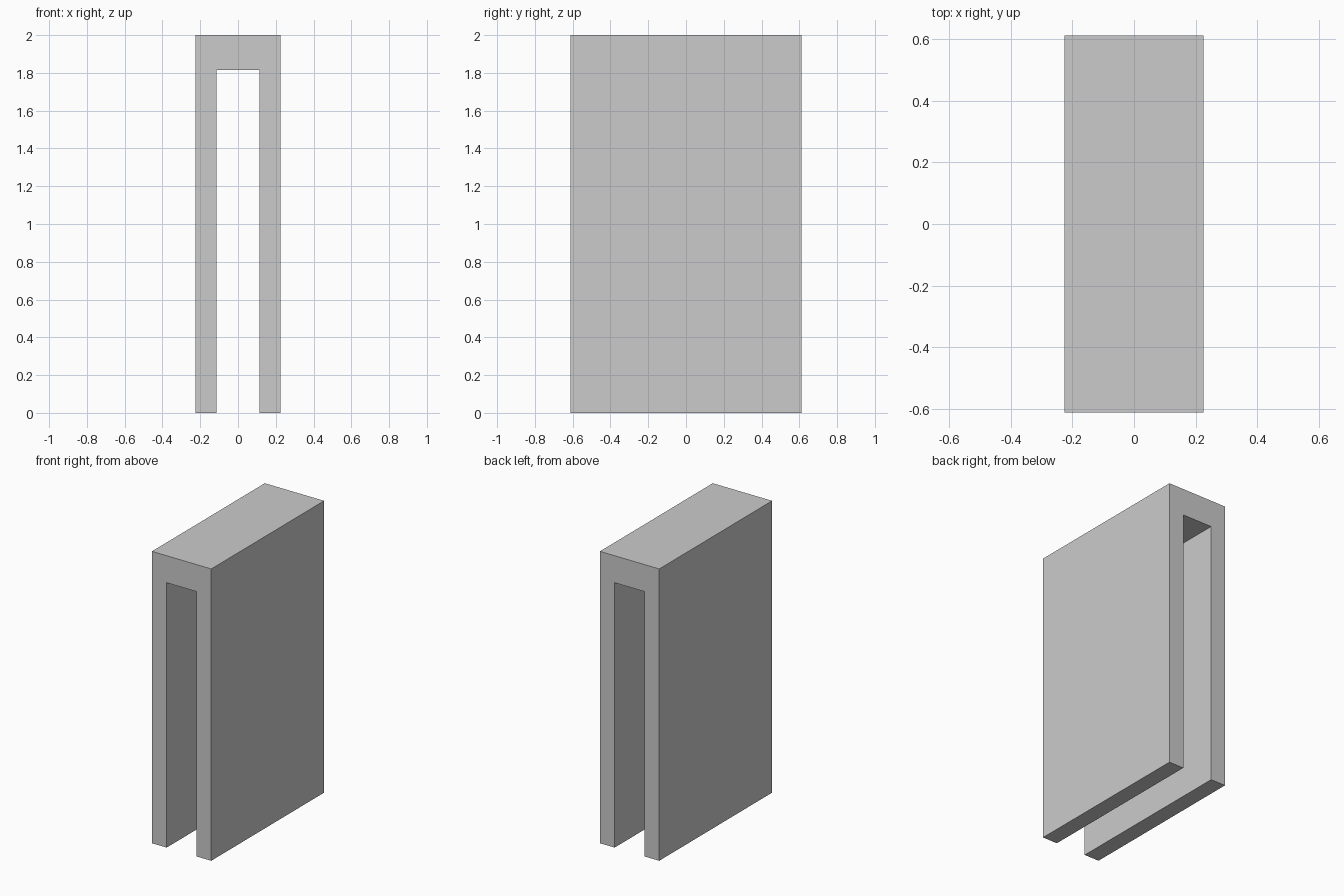
import bpy
import bmesh

if "Cube" in bpy.data.objects:
    bpy.data.objects.remove(bpy.data.objects["Cube"])

HALF_W, HALF_D, HEIGHT = 0.225, 0.611, 2.0
SLOT_HALF_W, SLOT_TOP = 0.113, 1.815

# Inverted U profile in the XZ plane
right = [(SLOT_HALF_W, SLOT_TOP), (SLOT_HALF_W, 0), (HALF_W, 0), (HALF_W, HEIGHT)]
profile = right + [(-x, z) for x, z in reversed(right)]

# Extrude the profile from front to back
bm = bmesh.new()
face = bm.faces.new([bm.verts.new((x, -HALF_D, z)) for x, z in profile])
result = bmesh.ops.extrude_face_region(bm, geom=[face], use_keep_orig=True)
moved = [g for g in result["geom"] if isinstance(g, bmesh.types.BMVert)]
bmesh.ops.translate(bm, verts=moved, vec=(0, 2 * HALF_D, 0))
bmesh.ops.recalc_face_normals(bm, faces=bm.faces[:])

# Channel bracket object
mesh = bpy.data.meshes.new("channel_bracket")
bm.to_mesh(mesh)
bm.free()
bracket = bpy.data.objects.new("channel_bracket", mesh)
bpy.context.collection.objects.link(bracket)
